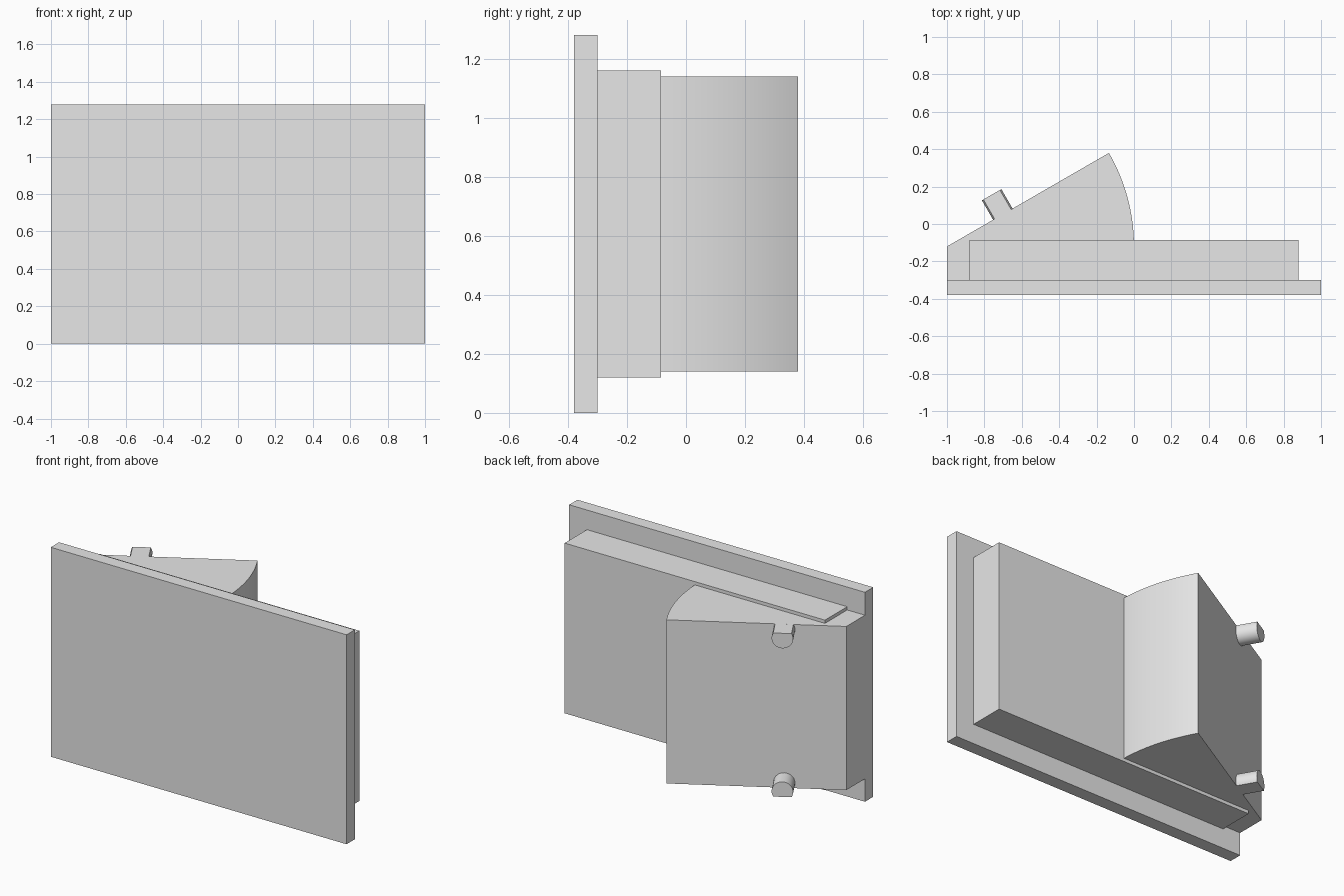
import bpy
import bmesh
from math import sin, cos, radians, pi, sqrt
from mathutils import Vector

cube = bpy.data.objects.get("Cube")
if cube:
    bpy.data.objects.remove(cube, do_unlink=True)

GREY = (0.8, 0.8, 0.8, 1)
grey = bpy.data.materials.new("plain grey")
grey.use_nodes = True
grey.diffuse_color = GREY
grey.node_tree.nodes["Principled BSDF"].inputs["Base Color"].default_value = GREY


def prism(name, outline, offset):
    """Extrude a closed 3D outline along an offset vector."""
    mesh = bpy.data.meshes.new(name)
    bm = bmesh.new()
    face = bm.faces.new([bm.verts.new(p) for p in outline])
    new = bmesh.ops.extrude_face_region(bm, geom=[face])["geom"]
    bmesh.ops.translate(bm, vec=offset,
                        verts=[v for v in new if isinstance(v, bmesh.types.BMVert)])
    bmesh.ops.recalc_face_normals(bm, faces=bm.faces)
    bm.to_mesh(mesh)
    bm.free()
    mesh.materials.append(grey)
    obj = bpy.data.objects.new(name, mesh)
    bpy.context.collection.objects.link(obj)
    bpy.ops.object.select_all(action="DESELECT")
    obj.select_set(True)
    bpy.context.view_layer.objects.active = obj
    bpy.ops.object.shade_smooth_by_angle(angle=radians(30))
    return obj


def slab(name, half_width, y0, y1, z0, z1):
    outline = [(-half_width, y0, z0), (half_width, y0, z0),
               (half_width, y1, z0), (-half_width, y1, z0)]
    return prism(name, outline, Vector((0, 0, z1 - z0)))


# Front plate and the smaller panel behind it
slab("front_plate", 1, -0.38, -0.3, 0, 1.28)
slab("inner_panel", 0.88, -0.3, -0.085, 0.12, 1.16)

# Wedge: a 30 degree sector about the hinge corner, carried forward to the plate
hinge = Vector((-1, -0.12, 0.14))
STEPS = 16
arc = [hinge + Vector((cos(a), sin(a), 0))
       for a in (radians(30) * i / STEPS for i in range(STEPS + 1))]
front = [Vector((-1, -0.3, 0.14)), Vector((0, -0.3, 0.14))]
prism("wedge_block", [hinge] + front + arc, Vector((0, 0, 1)))

# Round pegs on the slanted face, cut flush with the wedge's top and bottom
along = Vector((cos(radians(30)), sin(radians(30)), 0))
outward = Vector((-along.y, along.x, 0))
RADIUS, RISE = 0.06, 0.032
chord = sqrt(RADIUS ** 2 - RISE ** 2)
start = pi - math_angle if (math_angle := None) else None
for name, edge, side in (("upper_peg", 1.14, 1), ("lower_peg", 0.14, -1)):
    base = hinge + along * 0.345 - outward * 0.01
    base.z = edge - side * RISE
    # Sweep the arc from one end of the flat round to the other
    flat = radians(32.2)
    sweep = pi + 2 * flat
    outline = [base + along * RADIUS * cos(flat - sweep * i / 24)
               + Vector((0, 0, side * RADIUS * sin(flat - sweep * i / 24)))
               for i in range(25)]
    prism(name, outline, outward * 0.13)
